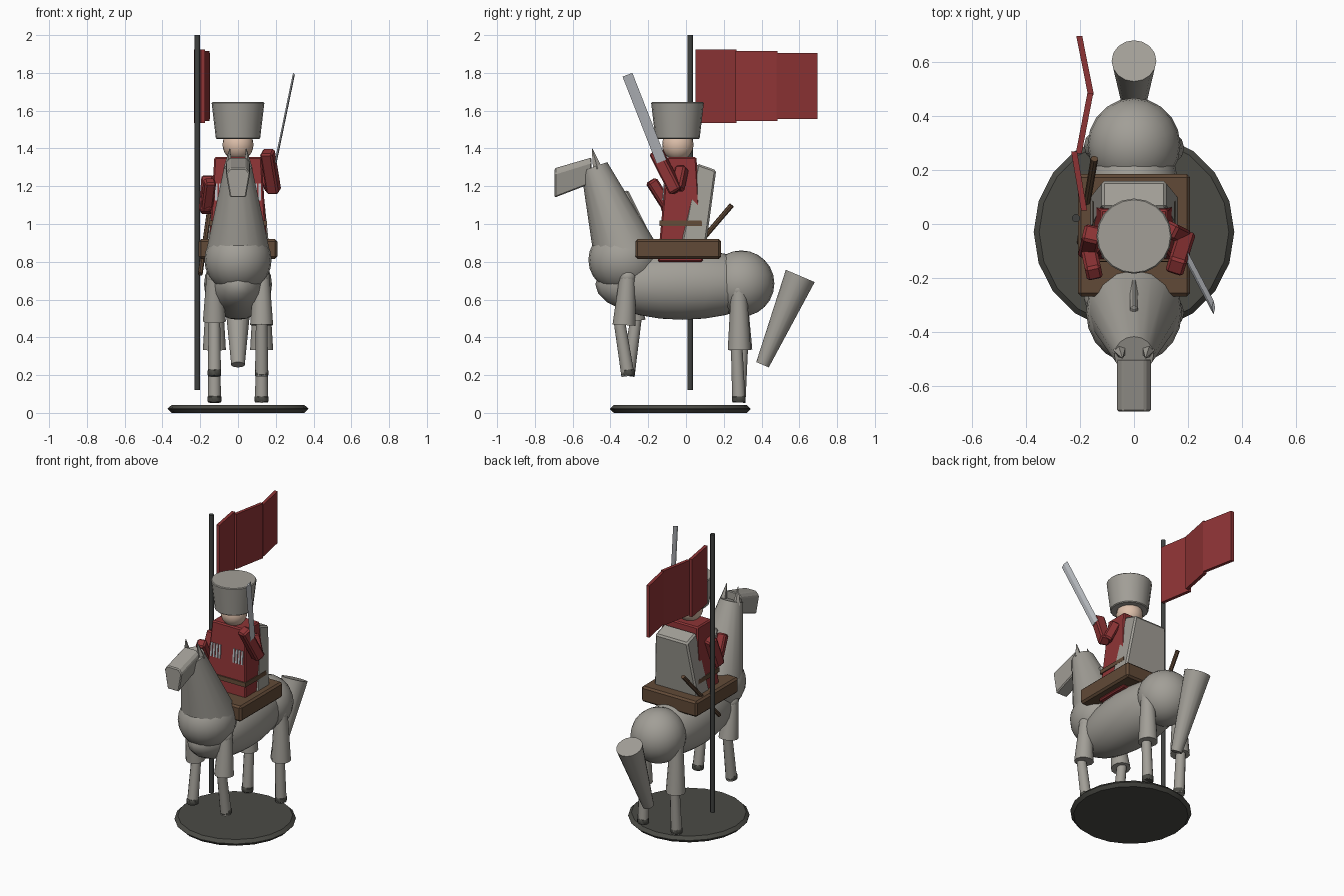
import bpy, bmesh, math
from mathutils import Vector, Matrix

cube = bpy.data.objects.get("Cube")
if cube:
    bpy.data.objects.remove(cube, do_unlink=True)


def material(name, rgb):
    m = bpy.data.materials.new(name)
    m.use_nodes = True
    m.diffuse_color = (*rgb, 1)
    m.node_tree.nodes["Principled BSDF"].inputs["Base Color"].default_value = (*rgb, 1)
    return m


GREY = material("warm grey", (0.36, 0.345, 0.31))
DARK = material("dark grey", (0.07, 0.07, 0.06))
IRON = material("pole grey", (0.05, 0.053, 0.05))
RED = material("coat red", (0.27, 0.034, 0.036))
BROWN = material("leather brown", (0.12, 0.068, 0.038))
SKIN = material("skin", (0.72, 0.52, 0.40))
SILVER = material("silver", (0.50, 0.52, 0.55))


def finish(bm, name, mat, bevel=0, angle=35):
    bmesh.ops.recalc_face_normals(bm, faces=bm.faces)
    me = bpy.data.meshes.new(name)
    bm.to_mesh(me)
    bm.free()
    me.materials.append(mat)
    for p in me.polygons:
        p.use_smooth = angle > 0
    if angle:
        me.set_sharp_from_angle(angle=math.radians(angle))
    ob = bpy.data.objects.new(name, me)
    bpy.context.scene.collection.objects.link(ob)
    if bevel:
        mod = ob.modifiers.new("soft edges", "BEVEL")
        mod.width = bevel
        mod.segments = 1
    return ob


def between(a, b):
    """Matrix that puts local z along the line from a to b, centred."""
    a, b = Vector(a), Vector(b)
    rot = (b - a).to_track_quat("Z", "Y").to_matrix().to_4x4()
    return Matrix.Translation((a + b) / 2) @ rot, (b - a).length


def cone(name, a, b, ra, rb, mat, sides=16, bevel=0, angle=35):
    m, length = between(a, b)
    bm = bmesh.new()
    bmesh.ops.create_cone(bm, cap_ends=True, segments=sides, radius1=ra,
                          radius2=rb, depth=length, matrix=m)
    return finish(bm, name, mat, bevel, angle)


def ball(name, centre, size, mat):
    bm = bmesh.new()
    bmesh.ops.create_uvsphere(bm, u_segments=20, v_segments=12, radius=1,
                              matrix=Matrix.Translation(centre) @ Matrix.Diagonal((*size, 1)))
    return finish(bm, name, mat, angle=60)


def beam(name, a, b, width, depth, mat, bevel=0):
    m, length = between(a, b)
    bm = bmesh.new()
    bmesh.ops.create_cube(bm, size=1, matrix=m @ Matrix.Diagonal((width, depth, length, 1)))
    return finish(bm, name, mat, bevel, 0)


def loft(name, rings, mat, bevel=0):
    """Closed solid through rings with equal point counts."""
    bm = bmesh.new()
    loops = [[bm.verts.new(p) for p in r] for r in rings]
    n = len(loops[0])
    for lo, hi in zip(loops, loops[1:]):
        for i in range(n):
            j = (i + 1) % n
            bm.faces.new((lo[i], lo[j], hi[j], hi[i]))
    bm.faces.new(loops[0][::-1])
    bm.faces.new(loops[-1])
    return finish(bm, name, mat, bevel, 0)


def rect(x, front, back, z):
    return [(-x, front, z), (x, front, z), (x, back, z), (-x, back, z)]


# Stand and pole
cone("base", (0, -0.03, 0), (0, -0.03, 0.042), 0.372, 0.372, DARK, 20, 0.02)
cone("flag_pole", (-0.215, 0.022, 0.12), (-0.215, 0.022, 2), 0.015, 0.015, IRON, 12)

# Flag in three folded panels
folds = [(-0.185, 0.05, -0.222, 0.268, 1.535, 1.925),
         (-0.205, 0.262, -0.162, 0.485, 1.545, 1.915),
         (-0.16, 0.48, -0.203, 0.697, 1.555, 1.905)]
for i, (xa, ya, xb, yb, lo, hi) in enumerate(folds):
    t = 0.011
    rings = [[(xa - t, ya, z), (xa + t, ya, z), (xb + t, yb, z), (xb - t, yb, z)]
             for z in (lo, hi)]
    loft(f"flag_panel_{i + 1}", rings, RED)

# Horse trunk, neck and tail
ball("horse_body", (0, -0.02, 0.68), (0.18, 0.46, 0.187), GREY)
ball("horse_haunch", (0, 0.293, 0.685), (0.172, 0.175, 0.175), GREY)
ball("horse_chest", (0, -0.327, 0.81), (0.178, 0.19, 0.175), GREY)
cone("horse_neck", (0, -0.32, 0.84), (0, -0.486, 1.303), 0.172, 0.073, GREY, 16)
beam("horse_mane", (0, -0.225, 0.96), (0, -0.33, 1.17), 0.028, 0.05, GREY, 0.01)
cone("horse_tail", (0, 0.605, 0.725), (0, 0.405, 0.255), 0.083, 0.036, GREY, 16)


# Horse head as a six-sided wedge, with ears
def head_ring(y, low, high):
    mid = low + (high - low) * 0.82
    half = [(0.042, low), (0.064, mid), (0.042, high)]
    return [(x, y, z) for x, z in half] + [(-x, y, z) for x, z in reversed(half)]


loft("horse_head", [head_ring(-0.695, 1.14, 1.295), head_ring(-0.5, 1.215, 1.352)], GREY, 0.006)
for side, s in (("left", 1), ("right", -1)):
    cone(f"{side}_ear", (s * 0.052, -0.468, 1.29), (s * 0.043, -0.497, 1.40),
         0.026, 0.002, GREY, 5, 0, 0)

# Legs: hip, knee and hoof for each, as (y, z)
legs = {
    "left_front": (1, (-0.31, 0.72), (-0.328, 0.465), (-0.355, 0.47), (-0.307, 0.195)),
    "right_front": (-1, (-0.31, 0.72), (-0.275, 0.485), (-0.262, 0.49), (-0.307, 0.195)),
    "left_rear": (1, (0.28, 0.65), (0.282, 0.333), (0.267, 0.35), (0.28, 0.055)),
    "right_rear": (-1, (0.28, 0.65), (0.29, 0.333), (0.3, 0.35), (0.28, 0.055)),
}
for name, (s, hip, cuff, knee, hoof) in legs.items():
    x = s * 0.125
    a, b, c, d = ((x, *p) for p in (hip, cuff, knee, hoof))
    cone(f"{name}_upper_leg", a, b, 0.042, 0.061, GREY, 12)
    ball(f"{name}_shoulder", a, (0.043, 0.045, 0.045), GREY)
    cone(f"{name}_lower_leg", (x, knee[0], knee[1] + 0.03), d, 0.03, 0.035, GREY, 12)
    cone(f"{name}_hoof", d, (x, hoof[0], hoof[1] + 0.035), 0.037, 0.037, DARK, 12, 0.005)

# Saddle
loft("saddle", [rect(0.208, -0.268, 0.185, z) for z in (0.815, 0.92)], BROWN, 0.012)

# Rider coat, belt and pack
loft("coat", [rect(0.16, -0.15, 0.09, 0.8), rect(0.125, -0.1, 0.055, 1.355)], RED, 0.008)
loft("belt", [rect(0.154, -0.141, 0.085, 0.99), rect(0.152, -0.139, 0.083, 1.018)], BROWN)
loft("backpack", [rect(0.165, -0.03, 0.105, 0.88),
                  [(-0.12, 0.06, 1.32), (0.12, 0.06, 1.32),
                   (0.12, 0.16, 1.285), (-0.12, 0.16, 1.285)]], GREY, 0.01)

# Silver braid on the chest
for side, s in (("left", 1), ("right", -1)):
    for i in range(4):
        x = s * (0.052 + i * 0.021)
        beam(f"{side}_braid_{i + 1}", (x, -0.122, 1.125), (x, -0.114, 1.215),
             0.012, 0.009, SILVER)

# Arms
beam("left_forearm", (0.19, -0.05, 1.17), (0.155, -0.16, 1.385), 0.068, 0.068, RED, 0.01)
beam("left_upper_arm", (0.13, -0.02, 1.3), (0.18, -0.045, 1.18), 0.06, 0.06, RED, 0.01)
beam("right_upper_arm", (-0.155, -0.035, 1.25), (-0.17, -0.1, 1.06), 0.068, 0.068, RED, 0.01)
beam("right_forearm", (-0.168, -0.09, 1.08), (-0.148, -0.185, 1.23), 0.06, 0.06, RED, 0.01)

# Sword blade, with its flat turned to the side, and scabbard
tip, grip = Vector((0.295, -0.31, 1.79)), Vector((0.2, -0.13, 1.33))
wide = Vector((0, 0.026, 0.01))
thin = Vector((0.006, 0, 0))
loft("sword_blade", [[p + wide, p + thin, p - wide, p - thin] for p in (grip, tip)], SILVER)
cone("scabbard", (-0.2, -0.07, 0.735), (-0.147, 0.242, 1.1), 0.013, 0.014, BROWN, 8)

# Head and tall hat
ball("rider_head", (0, -0.043, 1.42), (0.082, 0.083, 0.085), SKIN)
cone("hat", (0, -0.045, 1.45), (0, -0.045, 1.645), 0.117, 0.14, GREY, 20, 0.005)
